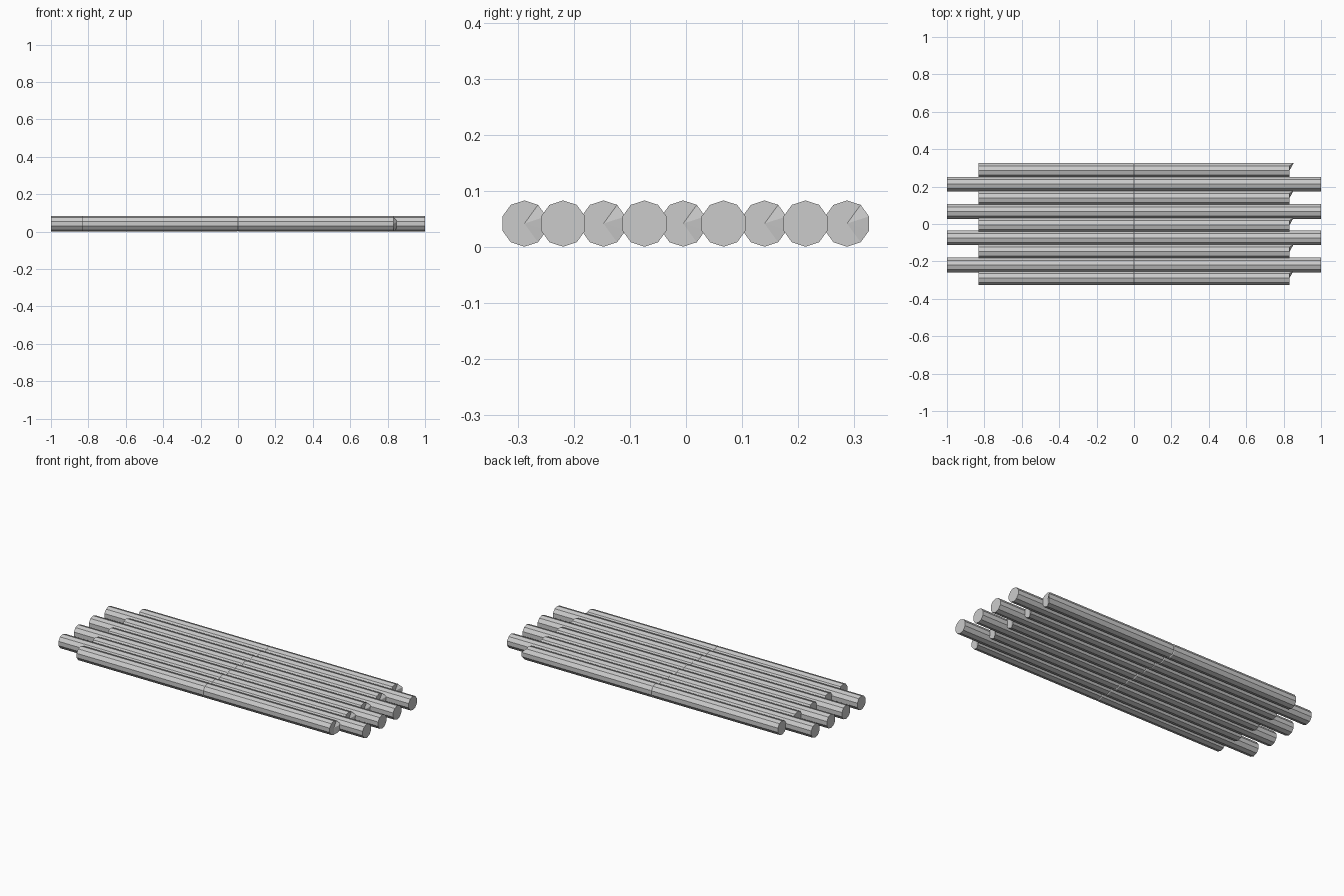
import bpy, bmesh, math

if "Cube" in bpy.data.objects:
    bpy.data.objects.remove(bpy.data.objects["Cube"])

R = 0.0412      # log radius
SIDES = 10
CZ = 0.0418     # log axis height


def log(name, y, half, splintered=False):
    """Ten-sided log along x with a thin crack round its middle."""
    bm = bmesh.new()
    rings = []
    stations = [(-half, 1), (-0.004, 1), (0, 0.93), (0.004, 1), (half, 1)]
    for x, s in stations:
        ring = []
        for i in range(SIDES):
            a = math.radians(90 - 36 * i)
            ring.append(bm.verts.new((x, y + R * s * math.cos(a), CZ + R * s * math.sin(a))))
        rings.append(ring)
    for r0, r1 in zip(rings, rings[1:]):
        for i in range(SIDES):
            j = (i + 1) % SIDES
            bm.faces.new((r0[i], r0[j], r1[j], r1[i]))
    bm.faces.new(rings[0])
    end = rings[-1]
    if splintered:
        # broken end: splinters stick out on the +y side
        for i, out in ((2, 0.022), (3, 0.020), (4, 0.010)):
            end[i].co.x += out
        c = bm.verts.new((half, y, CZ))
        for i in range(SIDES):
            bm.faces.new((end[i], end[(i + 1) % SIDES], c))
    else:
        bm.faces.new(end)
    bmesh.ops.recalc_face_normals(bm, faces=bm.faces[:])
    me = bpy.data.meshes.new(name)
    bm.to_mesh(me)
    bm.free()
    ob = bpy.data.objects.new(name, me)
    bpy.context.collection.objects.link(ob)
    return ob


# short splintered logs alternate with long sawn logs
for k, y in enumerate((-0.288, -0.147, -0.005, 0.140, 0.287)):
    log(f"short_log_{k + 1}", y, 0.832, True)
for k, y in enumerate((-0.219, -0.074, 0.067, 0.213)):
    log(f"long_log_{k + 1}", y, 1.0)
